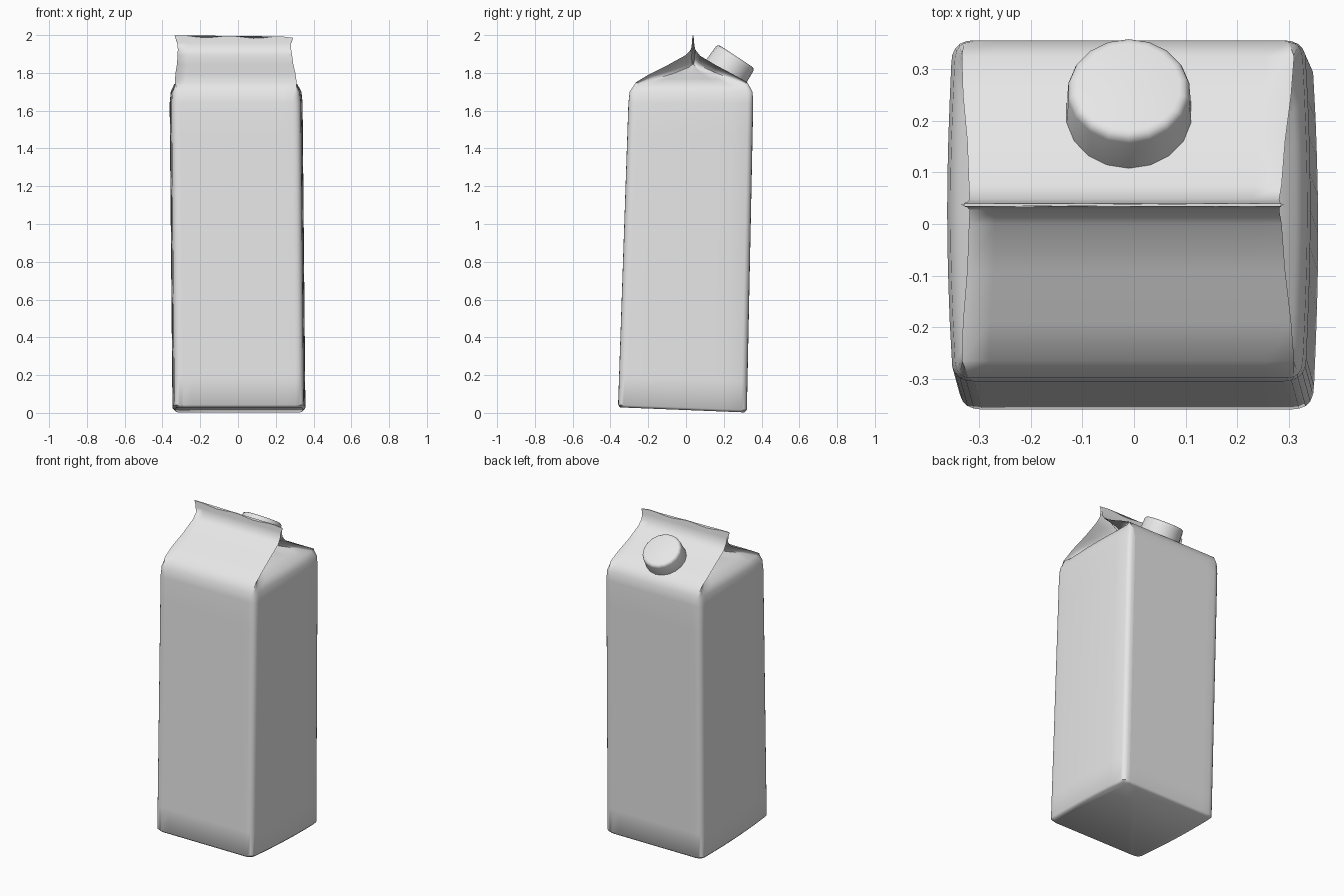
import bpy, bmesh, math
from mathutils import Vector

cube = bpy.data.objects.get("Cube")
if cube:
    bpy.data.objects.remove(cube)

grey = bpy.data.materials.new("plain grey card")
grey.use_nodes = True
color = (0.8, 0.8, 0.8, 1)
grey.diffuse_color = color
grey.node_tree.nodes["Principled BSDF"].inputs["Base Color"].default_value = color


def lerp(a, b, t):
    return a + (b - a) * t


def make_object(name, bm, angle):
    bmesh.ops.recalc_face_normals(bm, faces=bm.faces[:])
    mesh = bpy.data.meshes.new(name)
    bm.to_mesh(mesh)
    bm.free()
    mesh.materials.append(grey)
    obj = bpy.data.objects.new(name, mesh)
    bpy.context.collection.objects.link(obj)
    bpy.ops.object.select_all(action='DESELECT')
    obj.select_set(True)
    bpy.context.view_layer.objects.active = obj
    bpy.ops.object.shade_smooth_by_angle(angle=math.radians(angle))
    return obj


def line(a, b, n):
    return [a.lerp(b, i / n) for i in range(n)]


def bend(a, b, control, n):
    return [a.lerp(control, i / n).lerp(control.lerp(b, i / n), i / n) for i in range(n)]


def carton_ring(cx, front, back, panel_half, side_half, side_z, r):
    """Closed ring: front panel, right side, back panel, left side, with folded corners."""
    (yf, zf), (yb, zb) = front, back

    def panel(sx, y, z):
        return Vector((cx + sx * panel_half, y, z))

    def side(sx, y):
        return Vector((cx + sx * side_half, y, side_z))

    def corner(a, b, sx):
        return bend(a, b, Vector((cx + sx * side_half, a.y, (a.z + b.z) / 2)), 5)

    def wall(a, b, sx):
        points = line(a, b, 8)
        for i, p in enumerate(points):
            p.x += sx * 0.008 * math.sin(math.pi * i / 8)
        return points

    fl, fr = panel(-1, yf, zf), panel(1, yf, zf)
    bl, br = panel(-1, yb, zb), panel(1, yb, zb)
    rf, rb = side(1, yf + r), side(1, yb - r)
    lf, lb = side(-1, yf + r), side(-1, yb - r)
    ring = line(fl, fr, 12) + corner(fr, rf, 1) + wall(rf, rb, 1)
    ring += corner(br, rb, 1)[::-1] + line(br, bl, 12) + corner(bl, lb, -1)
    ring += wall(lb, lf, -1) + corner(fl, lf, -1)[::-1]
    return ring


rings = []

# Slightly leaning body with a tilted base
for step, inset in ((0, 0.012), (0.008, 0), (0.1, 0), (0.35, 0), (0.65, 0), (0.9, 0), (1, 0)):
    yf = lerp(-0.36, -0.305, step) + inset
    yb = lerp(0.322, 0.356, step) - inset
    half = 0.344 - inset
    z = lerp(0.015, 1.64, step)
    ring = carton_ring(lerp(0.005, -0.01, step), (yf, z), (yb, z),
                       half - 0.045, half, z, 0.045)
    for p in ring:
        p.z -= 0.04 * p.y * (1 - step)
    rings.append(ring)

# Gable roof: front y z, back y z, panel half width, side half width, side z, corner
roof = (
    (-0.298, 1.70, 0.352, 1.70, 0.31, 0.338, 1.70, 0.045),
    (-0.265, 1.75, 0.325, 1.75, 0.322, 0.318, 1.74, 0.04),
    (-0.19, 1.795, 0.25, 1.792, 0.318, 0.265, 1.768, 0.03),
    (-0.09, 1.845, 0.16, 1.84, 0.308, 0.21, 1.795, 0.02),
    (0.0, 1.895, 0.075, 1.89, 0.303, 0.15, 1.83, 0.015),
    (0.027, 1.925, 0.048, 1.925, 0.3, 0.13, 1.845, 0.007),
    (0.032, 1.96, 0.043, 1.96, 0.302, 0.295, 1.96, 0.003),
    (0.034, 1.99, 0.04, 1.99, 0.308, 0.306, 1.99, 0.002),
)
for i, (yf, zf, yb, zb, panel, side, sz, r) in enumerate(roof):
    rings.append(carton_ring(lerp(-0.01, -0.022, i / 7), (yf, zf), (yb, zb),
                             panel, side, sz, r))

# Wavy sealed top edge
for p in rings[-1]:
    p.z += 0.006 * math.cos(p.x * 24 + 1) - 0.012 * p.x
    p.z = min(p.z, 2.0)

bm = bmesh.new()
loops = [[bm.verts.new(p) for p in ring] for ring in rings]
count = len(loops[0])
for low, high in zip(loops, loops[1:]):
    for i in range(count):
        j = (i + 1) % count
        bm.faces.new((low[i], low[j], high[j], high[i]))
bm.faces.new(loops[0][::-1])
bm.faces.new(loops[-1])
make_object("carton", bm, 50)

# Screw cap standing square to the back roof panel
bm = bmesh.new()
bmesh.ops.create_cone(bm, cap_ends=True, segments=18, radius1=0.124, radius2=0.118, depth=0.13)
rim = [e for e in bm.edges if all(v.co.z > 0 for v in e.verts)]
bmesh.ops.bevel(bm, geom=rim, offset=0.018, segments=3, profile=0.5, affect='EDGES')
cap = make_object("screw_cap", bm, 50)
normal = Vector((0, 0.55, 0.84)).normalized()
cap.rotation_euler = normal.to_track_quat('Z', 'Y').to_euler()
cap.location = Vector((-0.01, 0.266, 1.888)) - normal * 0.065
